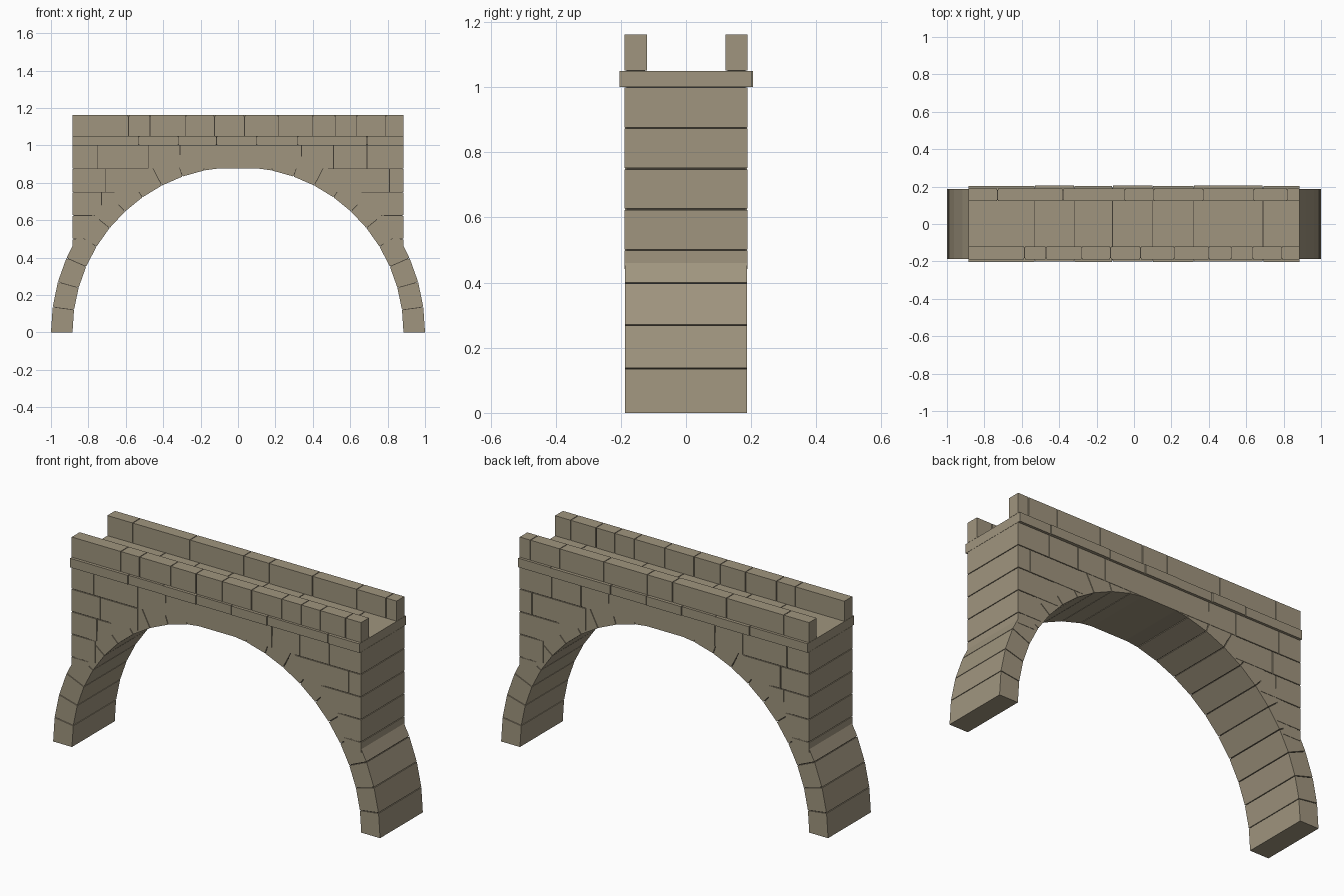
import bpy
import bmesh
from math import sin, cos, asin, pi, sqrt

cube = bpy.data.objects.get("Cube")
if cube:
    bpy.data.objects.remove(cube, do_unlink=True)


def make_material(name, rgb):
    mat = bpy.data.materials.new(name)
    mat.use_nodes = True
    mat.diffuse_color = (*rgb, 1)
    bsdf = next(n for n in mat.node_tree.nodes if n.type == 'BSDF_PRINCIPLED')
    bsdf.inputs["Base Color"].default_value = (*rgb, 1)
    bsdf.inputs["Roughness"].default_value = 0.9
    return mat


stone = make_material("weathered_stone", (0.35, 0.30, 0.21))
mortar = make_material("dark_joint", (0.05, 0.043, 0.032))

INNER, OUTER = 0.885, 1.0      # arch radii
HALF_LENGTH = 0.885            # wall half length
GAP = 0.002                    # half a joint
STONES = 23                    # voussoirs in the arch


def prism(bm, outline, y0, y1):
    """Extrude an xz outline from y0 to y1."""
    front = [bm.verts.new((x, y0, z)) for x, z in outline]
    back = [bm.verts.new((x, y1, z)) for x, z in outline]
    bm.faces.new(front)
    bm.faces.new(back[::-1])
    n = len(outline)
    for i in range(n):
        j = (i + 1) % n
        bm.faces.new((front[j], front[i], back[i], back[j]))


def rect(x0, x1, z0, z1):
    return [(x0, z0), (x1, z0), (x1, z1), (x0, z1)]


def finish(name, bm, mat):
    bmesh.ops.recalc_face_normals(bm, faces=bm.faces[:])
    mesh = bpy.data.meshes.new(name)
    bm.to_mesh(mesh)
    bm.free()
    mesh.materials.append(mat)
    obj = bpy.data.objects.new(name, mesh)
    bpy.context.collection.objects.link(obj)


def row(bm, joints, x0, x1, z0, z1, y0, y1):
    """A row of blocks split at the given x joints, keeping the outer ends flush."""
    edges = [x0, *joints, x1]
    for i, (a, b) in enumerate(zip(edges, edges[1:])):
        left = a + (GAP if i else 0)
        right = b - (GAP if i < len(joints) else 0)
        prism(bm, rect(left, right, z0, z1), y0, y1)


def arc(radius, a0, a1, steps):
    return [(radius * cos(a0 + (a1 - a0) * i / steps),
             radius * sin(a0 + (a1 - a0) * i / steps)) for i in range(steps + 1)]


# Arch ring of wedge stones
bm = bmesh.new()
step = pi / STONES
for i in range(STONES):
    a0 = i * step + (GAP if i else 0)
    a1 = (i + 1) * step - (GAP if i < STONES - 1 else 0)
    prism(bm, arc(INNER, a0, a1, 1) + arc(OUTER, a1, a0, 1), -0.187, 0.187)
finish("arch_stones", bm, stone)

# Side wall courses, overlapping the ring
bm = bmesh.new()
courses = [(0.44, 0.5, [], []), (0.5, 0.625, [], []),
           (0.625, 0.75, [-0.73], []), (0.75, 0.875, [-0.71], [0.81])]
for z0, z1, left_joints, right_joints in courses:
    inner = sqrt(INNER ** 2 - z0 ** 2) + 0.012
    row(bm, left_joints, -HALF_LENGTH, -inner, z0 + GAP, z1 - GAP, -0.189, 0.189)
    row(bm, right_joints, inner, HALF_LENGTH, z0 + GAP, z1 - GAP, -0.189, 0.189)

# Top wall course across the crown
row(bm, [-0.75, -0.48, -0.31, 0.34, 0.51, 0.69], -HALF_LENGTH, HALF_LENGTH,
    0.875 + GAP, 1.0 - GAP / 2, -0.189, 0.189)
finish("wall_blocks", bm, stone)

# Deck slabs, with slightly uneven edges
bm = bmesh.new()
joints = [-0.53, -0.32, -0.115, 0.10, 0.32, 0.69]
edges = [-HALF_LENGTH, *joints, HALF_LENGTH]
for i, (a, b) in enumerate(zip(edges, edges[1:])):
    shift = 0.002 if i % 2 else -0.001
    left = a + (GAP if i else 0)
    right = b - (GAP if i < len(joints) else 0)
    prism(bm, rect(left, right, 1.0, 1.05), -0.203 + shift, 0.203 + shift)
finish("deck_slabs", bm, stone)

# Parapets
parapets = {
    "front_parapet": (-0.189, -0.12, [-0.585, -0.47, -0.28, -0.125, 0.035,
                                      0.215, 0.40, 0.52, 0.635, 0.79]),
    "back_parapet": (0.122, 0.189, [-0.73, -0.38, -0.05, 0.105, 0.37, 0.64, 0.82]),
}
for name, (y0, y1, joints) in parapets.items():
    bm = bmesh.new()
    row(bm, joints, -HALF_LENGTH, HALF_LENGTH, 1.051, 1.162, y0, y1)
    finish(name, bm, stone)

# Recessed joint filling behind all the stones
bm = bmesh.new()
inset = 0.006
end = HALF_LENGTH - inset
prism(bm, arc(INNER + inset, 0.01, pi - 0.01, 46)
      + arc(OUTER - 0.009, pi - 0.01, 0.01, 46), -0.181, 0.181)
start = asin(0.45 / 0.95)
prism(bm, [(end, 0.45), (end, 1.01), (-end, 1.01), (-end, 0.45)]
      + arc(0.95, pi - start, start, 40), -0.183, 0.183)
prism(bm, rect(-end, end, 1.005, 1.045), -0.196, 0.196)
for y0, y1, _ in parapets.values():
    prism(bm, rect(-end, end, 1.04, 1.156), y0 + inset, y1 - inset)
finish("joint_filling", bm, mortar)
